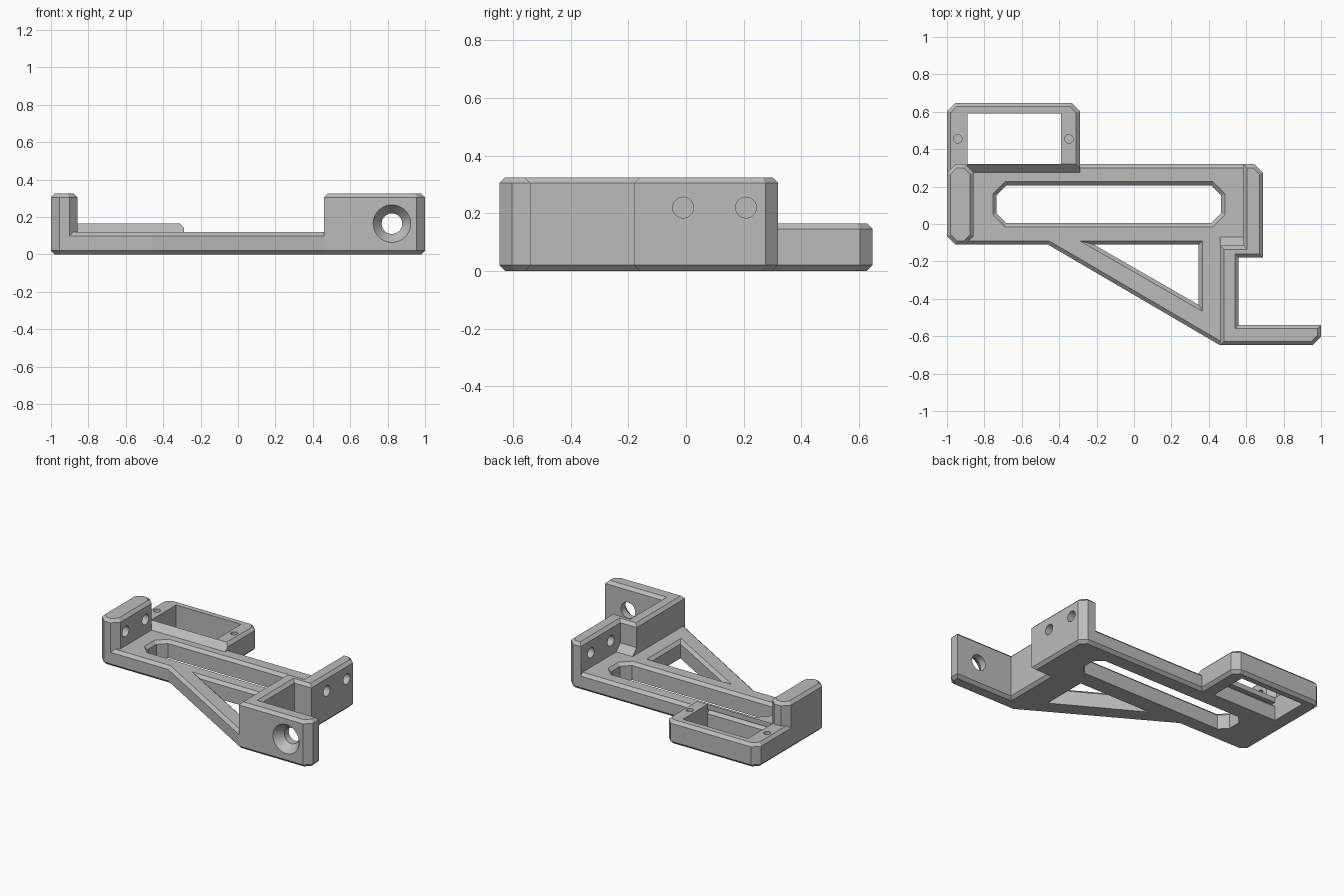
import bpy, bmesh, math
from mathutils import Vector, Matrix

if "Cube" in bpy.data.objects:
    bpy.data.objects.remove(bpy.data.objects["Cube"])

grey = bpy.data.materials.new("plain_grey")
grey.use_nodes = True
grey.diffuse_color = (0.5, 0.5, 0.5, 1)
grey.node_tree.nodes["Principled BSDF"].inputs["Base Color"].default_value = (0.5, 0.5, 0.5, 1)

C = 0.02     # edge chamfer
K = 0.045    # corner cut
FLOOR = 0.12
WALL = 0.325


def finish(name, bm):
    bmesh.ops.recalc_face_normals(bm, faces=bm.faces)
    mesh = bpy.data.meshes.new(name)
    bm.to_mesh(mesh)
    bm.free()
    mesh.materials.append(grey)
    ob = bpy.data.objects.new(name, mesh)
    bpy.context.collection.objects.link(ob)
    return ob


def inset(poly, d):
    """Offset a counter-clockwise outline inward with mitred corners."""
    pts = [Vector(p) for p in poly]
    out = []
    for i, p in enumerate(pts):
        a = (p - pts[i - 1]).normalized()
        b = (pts[(i + 1) % len(pts)] - p).normalized()
        n, m = Vector((-a.y, a.x)), Vector((-b.y, b.x))
        out.append(p + (n + m) * d / (1 + n.dot(m)))
    return out


def prism(name, poly, rings, along_x=False):
    """Loft an outline through (level, inset) rings."""
    bm = bmesh.new()
    loops = []
    for t, d in rings:
        loops.append([bm.verts.new((t, p.x, p.y) if along_x else (p.x, p.y, t))
                      for p in inset(poly, d)])
    n = len(poly)
    for lo, hi in zip(loops, loops[1:]):
        for i in range(n):
            j = (i + 1) % n
            bm.faces.new((lo[i], lo[j], hi[j], hi[i]))
    bm.faces.new(loops[0][::-1])
    bm.faces.new(loops[-1])
    return finish(name, bm)


def cut_rect(x0, x1, y0, y1, k):
    """Rectangle with all four corners cut off."""
    return [(x0 + k, y0), (x1 - k, y0), (x1, y0 + k), (x1, y1 - k),
            (x1 - k, y1), (x0 + k, y1), (x0, y1 - k), (x0, y0 + k)]


def drill(center, axis, r1, r2, depth):
    bm = bmesh.new()
    rot = Vector((0, 0, 1)).rotation_difference(Vector(axis)).to_matrix().to_4x4()
    bmesh.ops.create_cone(bm, cap_ends=True, segments=40, radius1=r1, radius2=r2,
                          depth=depth, matrix=Matrix.Translation(center) @ rot)
    return finish("drill", bm)


def combine(target, other, op):
    mod = target.modifiers.new(op.lower(), 'BOOLEAN')
    mod.operation, mod.solver, mod.object = op, 'EXACT', other
    bpy.context.view_layer.objects.active = target
    bpy.ops.object.modifier_apply(modifier=mod.name)
    bpy.data.objects.remove(other)


# Base plate outline with brace, front arm and rear frame footprint
F = -0.648
B = 0.648
arm = [(1 - K, F), (1, F + K), (1, -0.54), (0.56, -0.54), (0.56, -0.18),
       (0.69, -0.18), (0.69, 0.32 - K), (0.69 - K, 0.32)]
rear = [(-0.29, B - K), (-0.29 - K, B), (-1 + K, B), (-1, B - K)]
outline = [(-1 + K, -0.11), (-0.46, -0.11), (0.46, F)] + arm + [(-0.29, 0.32)] + rear + [(-1, -0.11 + K)]
bracket = prism("bracket", outline, [(0, C), (C, 0), (FLOOR - C, 0), (FLOOR, C)])

# Rear frame block, sloped where it meets the plate
frame = prism("rear_frame", [(-1, 0.2), (-0.29, 0.2)] + rear,
              [(0.05, 0), (0.165 - C, 0), (0.165, C)])
slope = prism("slope", [(0.1, 0.11), (0.265, 0.11), (0.345, 0.19), (0.1, 0.19)],
              [(-0.89, 0), (-0.2, 0)], True)
combine(frame, slope, 'DIFFERENCE')

# Upright walls and the fillet wedge behind the arm
left_wall = prism("end_wall", cut_rect(-1, -0.857, -0.11, 0.32, K),
                  [(0.05, 0), (WALL - C, 0), (WALL, C)])
arm_wall = prism("arm_wall", [(0.46, F)] + arm + [(0.585, 0.32), (0.585, -0.115), (0.46, -0.115)],
                 [(0.05, 0), (WALL - C, 0), (WALL, C)])
wedge = prism("wedge", [(-0.14, 0.1), (-0.05, 0.1), (-0.14, 0.19)],
              [(0.46, 0), (0.62, 0)], True)
for part in (frame, left_wall, arm_wall, wedge):
    combine(bracket, part, 'UNION')

# Slot, brace window and rear frame opening
flare = [(-0.1, C), (FLOOR - C, C), (FLOOR, 0), (FLOOR + 0.005, 0)]
cutters = [
    prism("slot", cut_rect(-0.755, 0.486, -0.015, 0.226, 0.065), flare),
    prism("window", [(-0.29, -0.09), (0.366, -0.467), (0.366, -0.09)], flare),
    prism("opening", [(-0.89, 0.32), (-0.39, 0.32), (-0.39, 0.59), (-0.89, 0.59)],
          [(-0.1, 0), (0.3, 0)]),
    prism("opening_edge", [(0.29, 0.13), (0.33, 0.09), (0.33, 0.13)],
          [(-0.89, 0), (-0.39, 0)], True),
]

# Screw holes: side walls, frame arms, countersunk front hole
for y in (-0.01, 0.208):
    cutters.append(drill((0.65, y, 0.22), (1, 0, 0), 0.036, 0.036, 0.3))
    cutters.append(drill((-0.87, y, 0.22), (1, 0, 0), 0.036, 0.036, 0.16))
for x in (-0.942, -0.348):
    cutters.append(drill((x, 0.455, 0.15), (0, 0, 1), 0.023, 0.023, 0.18))
cutters.append(drill((0.823, -0.6, 0.165), (0, 1, 0), 0.055, 0.055, 0.3))
cutters.append(drill((0.823, F + 0.02, 0.165), (0, 1, 0), 0.116, 0.054, 0.08))
for cutter in cutters:
    combine(bracket, cutter, 'DIFFERENCE')

bpy.ops.object.select_all(action='DESELECT')
bracket.select_set(True)
bpy.context.view_layer.objects.active = bracket
bpy.ops.object.shade_smooth_by_angle(angle=math.radians(20))
